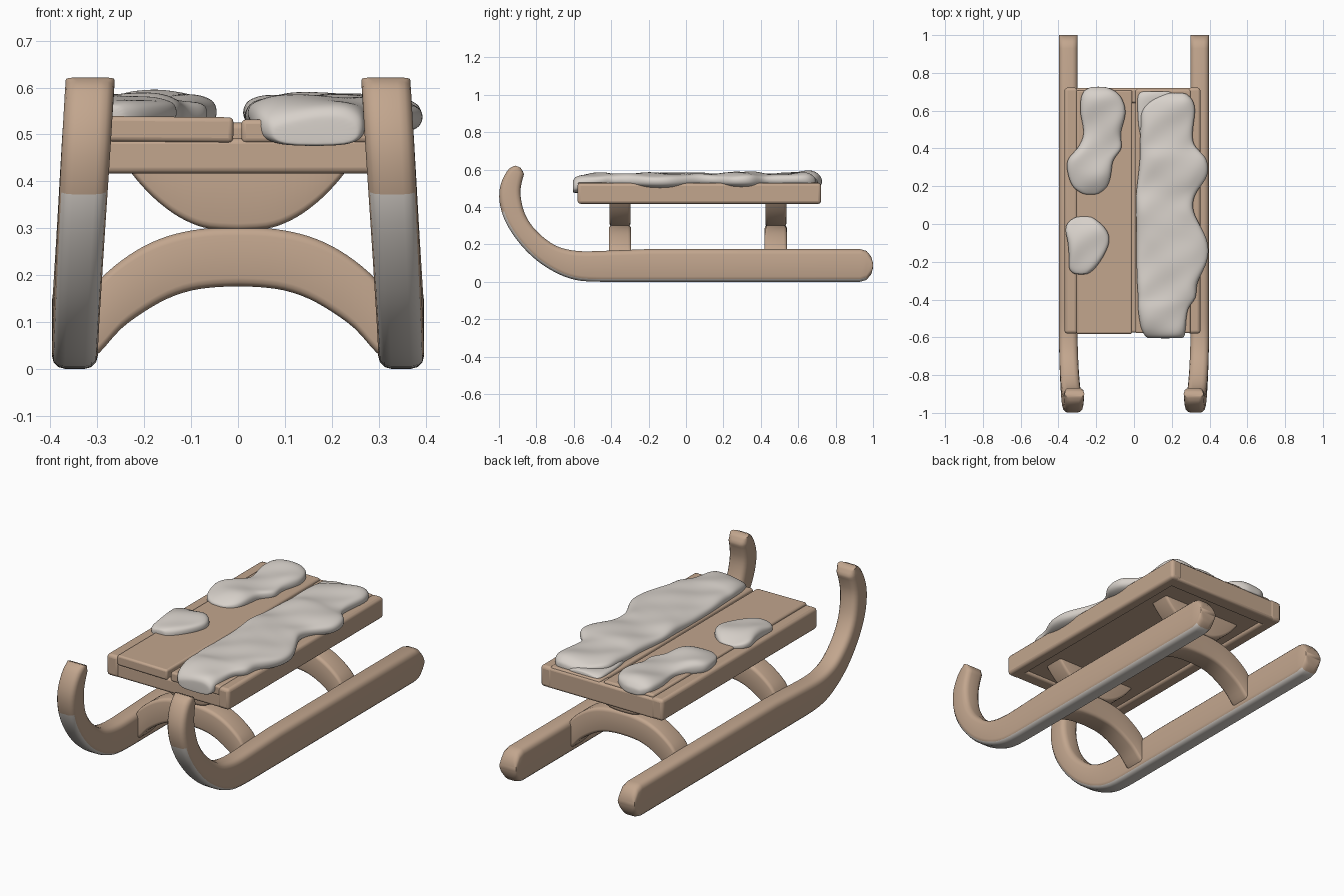
import bpy, bmesh, math
from mathutils import Vector

cube = bpy.data.objects.get("Cube")
if cube:
    bpy.data.objects.remove(cube)


def material(name, rgb):
    m = bpy.data.materials.new(name)
    m.use_nodes = True
    m.diffuse_color = (*rgb, 1)
    bsdf = next(n for n in m.node_tree.nodes if n.type == "BSDF_PRINCIPLED")
    bsdf.inputs["Base Color"].default_value = (*rgb, 1)
    bsdf.inputs["Roughness"].default_value = 0.8
    return m


WOOD = material("wood", (0.54, 0.38, 0.27))
SNOW = material("snow", (0.68, 0.635, 0.59))


def finish(name, bm, mats, angle=45):
    bmesh.ops.recalc_face_normals(bm, faces=bm.faces)
    mesh = bpy.data.meshes.new(name)
    bm.to_mesh(mesh)
    bm.free()
    for m in mats:
        mesh.materials.append(m)
    mesh.shade_smooth()
    mesh.set_sharp_from_angle(angle=math.radians(angle))
    obj = bpy.data.objects.new(name, mesh)
    bpy.context.collection.objects.link(obj)
    return obj


def spline(points, steps=3):
    """Smooth curve through points of any dimension."""
    pts = [Vector(p) for p in points]
    pts = [pts[0]] + pts + [pts[-1]]
    out = []
    for a, b, c, d in zip(pts, pts[1:], pts[2:], pts[3:]):
        for k in range(steps):
            t = k / steps
            out.append(b + (c - a) * (t / 2) + (2 * a - 5 * b + 4 * c - d) * (t * t / 2)
                       + (3 * b - a - 3 * c + d) * (t ** 3 / 2))
    return out + [pts[-1]]


def loft(rings):
    """Skin a list of equal closed rings and cap both ends."""
    bm = bmesh.new()
    loops = [[bm.verts.new(p) for p in ring] for ring in rings]
    n = len(loops[0])
    for a, b in zip(loops, loops[1:]):
        for i in range(n):
            j = (i + 1) % n
            bm.faces.new((a[i], a[j], b[j], b[i]))
    bm.faces.new(loops[0])
    bm.faces.new(loops[-1])
    return bm


def bar_ring(a, b, side, half, radius=0.028):
    """Rounded rectangle spanning a to b, with a half width along side."""
    a, b, side = Vector(a), Vector(b), Vector(side)
    length = (b - a).length
    up = (b - a) / length
    r = min(radius, length * 0.45)
    ring = []
    for k, (su, sv) in enumerate(((1, 1), (-1, 1), (-1, -1), (1, -1))):
        for s in range(4):
            t = math.pi / 2 * (k + s / 3)
            u = su * (half - r) + r * math.cos(t)
            v = sv * (length / 2 - r) + r * math.sin(t)
            ring.append((a + b) / 2 + side * u + up * v)
    return ring


def mirrored(rings):
    """Continue rings that end at x = 0 onto the other side."""
    return rings + [[Vector((-p.x, p.y, p.z)) for p in r] for r in rings[-2::-1]]


def box(name, x, y, z, bevel=0.012, tilt=0):
    bm = bmesh.new()
    bmesh.ops.create_cube(bm, size=1)
    for v in bm.verts:
        v.co = Vector((v.co.x * (x[1] - x[0]), v.co.y * (y[1] - y[0]), v.co.z * (z[1] - z[0])))
    obj = finish(name, bm, [WOOD])
    obj.location = (sum(x) / 2, sum(y) / 2, sum(z) / 2)
    obj.rotation_euler.y = tilt
    mod = obj.modifiers.new("Rounded edges", "BEVEL")
    mod.width, mod.segments = bevel, 3


# Runners: side outline as (outer y, outer z, inner y, inner z), tip to rear end
CURL = [(-.912, .621, -.886, .611), (-.946, .604, -.867, .578), (-.980, .55, -.875, .545),
        (-.998, .48, -.885, .49), (-.992, .40, -.88, .43), (-.962, .315, -.86, .36),
        (-.905, .225, -.82, .295), (-.828, .14, -.765, .24), (-.742, .075, -.70, .195),
        (-.65, .028, -.63, .172), (-.56, .005, -.55, .163), (-.45, 0, -.45, .165)]
REAR = [(-.2, 0, -.2, .175), (.93, 0, .93, .175), (.965, .01, .965, .165),
        (.99, .04, .99, .135), (1, .075, 1, .10)]
for label, s in (("left", 1), ("right", -1)):
    rings = []
    for yo, zo, yi, zi in spline(CURL) + REAR:
        rise = max(0, (zo + zi) / 2 - 0.088)
        cx = s * (0.348 - 0.062 * rise)
        rings.append(bar_ring((cx, yo, zo), (cx, yi, zi), (1, 0, 0), 0.049 + 0.008 * min(rise, 0.4)))
    bm = loft(rings)
    bmesh.ops.recalc_face_normals(bm, faces=bm.faces)
    # Snow-dusted sole: faces looking down or forward, up to part of the curl
    for f in bm.faces:
        c, n = f.calc_center_median(), f.normal
        if c.z < 0.38 and c.y < 0.97 and n.z < 0.1 and abs(n.x) < 0.8 and n.z + n.y < -0.3:
            f.material_index = 1
    finish(label + "_runner", bm, [WOOD, SNOW])

# Supports: an arch between the runners and a bowl-shaped brace under the seat
ARCH = [(.32, .15, .02), (.295, .19, .035), (.25, .230, .085), (.20, .262, .122), (.15, .283, .15),
        (.10, .295, .167), (.05, .301, .174), (0, .302, .176)]
BRACE = [(.26, .46), (.24, .435), (.215, .402), (.18, .365), (.14, .333), (.10, .311),
         (.06, .299), (0, .295)]
for label, y in (("front", -0.353), ("rear", 0.48)):
    rings = [bar_ring((x, y, low), (x, y, top), (0, 1, 0), 0.06, 0.018)
             for x, top, low in spline(ARCH)]
    finish(label + "_arch", loft(mirrored(rings)), [WOOD])
    rings = [bar_ring((x, y, z), (x, y, 0.48), (0, 1, 0), 0.056, 0.015) for x, z in spline(BRACE)]
    finish(label + "_brace", loft(mirrored(rings)), [WOOD])

# Seat: side rails, end bars, a closed base panel and two planks
box("left_rail", (.285, .352), (-.58, .722), (.417, .528), 0.016)
box("right_rail", (-.368, -.298), (-.58, .722), (.417, .53), 0.016)
box("front_bar", (-.33, .32), (-.575, -.50), (.417, .492))
box("rear_bar", (-.33, .32), (.64, .72), (.417, .525))
box("base_panel", (-.32, .31), (-.54, .68), (.432, .492), 0.005)
box("left_plank", (.007, .30), (-.578, .712), (.482, .532), 0.01)
box("right_plank", (-.305, -.01), (-.582, .708), (.484, .538), 0.01, 0.01)


# Snow: a lumpy strip lofted through (y, left x, right x, bottom, top)
def snow(name, sections, seed):
    rings = []
    for y, x0, x1, z0, z1 in spline(sections, 2):
        ring = []
        for i in range(20):
            t = math.tau * i / 20
            c, s = math.cos(t), math.sin(t)
            u = math.copysign(abs(c) ** 0.6, c)
            v = math.copysign(abs(s) ** 0.7, s)
            x = (x0 + x1) / 2 + u * (x1 - x0) / 2
            lump = math.sin(14 * y + 19 * x + seed) + math.sin(31 * y - 23 * x + seed)
            ring.append((x, y, (z0 + z1) / 2 + v * (z1 - z0) / 2 + 0.005 * lump * max(0, s)))
        rings.append(ring)
    obj = finish(name, loft(rings), [SNOW], 180)
    mod = obj.modifiers.new("Soft surface", "SUBSURF")
    mod.levels = mod.render_levels = 2


snow("long_snow", [(-.605, .08, .25, .48, .525), (-.595, .06, .268, .475, .55), (-.55, .035, .275, .48, .572),
                   (-.45, .02, .285, .51, .582), (-.39, .02, .33, .505, .58), (-.31, .015, .335, .505, .58),
                   (-.2, .012, .39, .495, .583), (-.08, .012, .39, .495, .58), (.06, .01, .315, .51, .585),
                   (.16, .01, .325, .51, .578), (.25, .02, .39, .50, .584), (.35, .03, .385, .50, .588),
                   (.42, .03, .315, .51, .578), (.52, .035, .315, .51, .58), (.60, .04, .325, .51, .583),
                   (.66, .10, .31, .51, .575), (.695, .18, .27, .515, .55)], 0)
snow("thin_snow_edge", [(.42, .05, .17, .51, .54), (.50, .025, .21, .51, .555), (.62, .018, .22, .51, .555),
                        (.68, .02, .21, .512, .55), (.703, .04, .19, .515, .54)], 1)
snow("rear_snow_patch", [(.155, -.26, -.20, .52, .55), (.19, -.32, -.145, .515, .565),
                         (.26, -.35, -.12, .51, .585), (.34, -.355, -.11, .51, .585),
                         (.40, -.30, -.062, .51, .58), (.48, -.265, -.072, .51, .578),
                         (.58, -.285, -.042, .51, .585), (.66, -.283, -.06, .51, .59),
                         (.705, -.265, -.10, .515, .575), (.727, -.225, -.155, .52, .55)], 2)
snow("front_snow_patch", [(-.267, -.31, -.25, .52, .55), (-.24, -.345, -.21, .515, .565),
                          (-.17, -.345, -.16, .51, .58), (-.09, -.352, -.128, .51, .585),
                          (-.03, -.365, -.145, .51, .58), (.015, -.345, -.19, .515, .565),
                          (.04, -.30, -.23, .52, .55)], 4)
